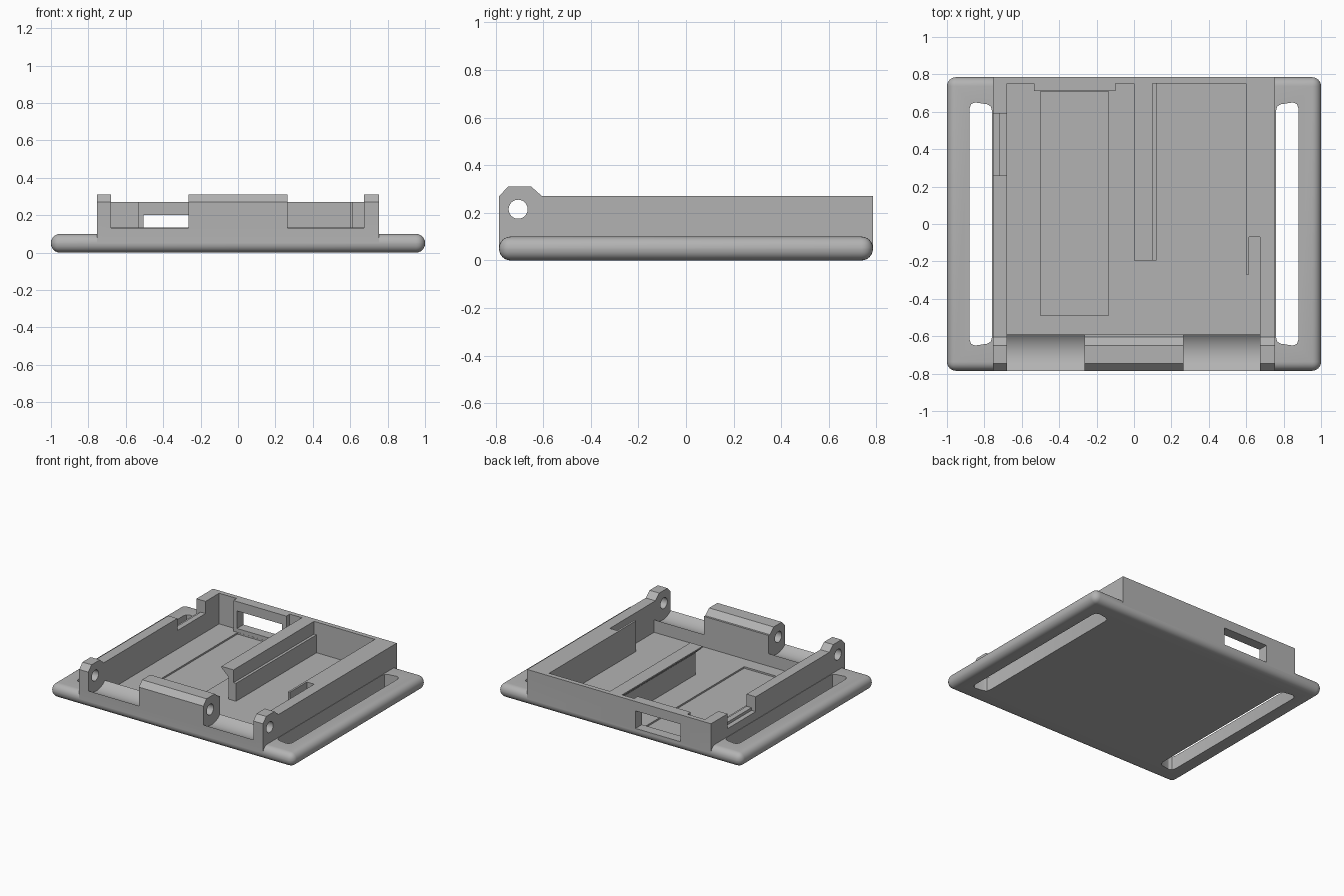
import bpy, bmesh, math
from mathutils import Vector

cube = bpy.data.objects.get("Cube")
if cube:
    bpy.data.objects.remove(cube, do_unlink=True)

grey = bpy.data.materials.new("plain_grey")
grey.use_nodes = True
colour = (0.45, 0.45, 0.45, 1)
grey.diffuse_color = colour
grey.node_tree.nodes["Principled BSDF"].inputs["Base Color"].default_value = colour


def prism(name, outline, axis, lo, hi):
    """Extrude a 2D outline along axis; the outline uses the other two axes in order."""
    def place(p, d):
        c = list(p)
        c.insert("xyz".index(axis), d)
        return Vector(c)
    bm = bmesh.new()
    face = bm.faces.new([bm.verts.new(place(p, lo)) for p in outline])
    ext = bmesh.ops.extrude_face_region(bm, geom=[face])
    moved = [v for v in ext["geom"] if isinstance(v, bmesh.types.BMVert)]
    bmesh.ops.translate(bm, verts=moved, vec=place((0, 0), hi - lo))
    bmesh.ops.recalc_face_normals(bm, faces=bm.faces)
    mesh = bpy.data.meshes.new(name)
    bm.to_mesh(mesh)
    bm.free()
    mesh.materials.append(grey)
    obj = bpy.data.objects.new(name, mesh)
    bpy.context.collection.objects.link(obj)
    return obj


def box(name, x, y, z):
    outline = [(x[0], y[0]), (x[1], y[0]), (x[1], y[1]), (x[0], y[1])]
    return prism(name, outline, "z", z[0], z[1])


def apply(obj, mod):
    with bpy.context.temp_override(object=obj, active_object=obj):
        bpy.ops.object.modifier_apply(modifier=mod.name)


def combine(obj, tool, operation):
    mod = obj.modifiers.new("combine", "BOOLEAN")
    mod.operation, mod.solver, mod.object = operation, "EXACT", tool
    bpy.context.view_layer.update()
    apply(obj, mod)
    bpy.data.objects.remove(tool, do_unlink=True)


def finish(obj):
    bpy.ops.object.select_all(action="DESELECT")
    obj.select_set(True)
    bpy.context.view_layer.objects.active = obj
    bpy.ops.object.shade_smooth_by_angle(angle=math.radians(30))


# Rounded base plate
W, D = 0.755, 0.785
tray = box("tray_body", (-1, 1), (-D, D), (0, 0.1))
round_edges = tray.modifiers.new("round", "BEVEL")
round_edges.width, round_edges.segments = 0.048, 6
bpy.context.view_layer.update()
apply(tray, round_edges)

# Raised box and chamfered hinge lugs
combine(tray, box("walls", (-W, W), (-D, D), (0.05, 0.27)), "UNION")
lug = [(-D, 0.15), (-0.605, 0.15), (-0.605, 0.27), (-0.65, 0.31), (-0.747, 0.31), (-D, 0.27)]
for x0, x1 in ((-W, -0.68), (-0.265, 0.265), (0.675, W)):
    combine(tray, prism("lug", lug, "x", x0, x1), "UNION")

# Cavity, leaving the thick side wall, thin flap and window frame
cavity = [(-0.68, -0.59), (0.675, -0.59), (0.675, -0.07), (0.615, -0.07), (0.615, -0.27),
          (0.6, -0.27), (0.6, 0.75), (-0.1, 0.75), (-0.1, 0.71), (-0.535, 0.71),
          (-0.535, 0.75), (-0.68, 0.75)]
combine(tray, prism("cavity", cavity, "z", 0.042, 0.5), "DIFFERENCE")
combine(tray, box("recess", (-0.5, -0.135), (-0.49, 0.709), (0.03, 0.1)), "DIFFERENCE")

# Concave clearances between the lugs
arc = [(-0.69 + 0.145 * math.sin(a), 0.24 - 0.145 * math.cos(a))
       for a in (math.radians(-50 + 100 * i / 16) for i in range(17))]
scoop = [(arc[0][0], 0.5)] + arc + [(arc[-1][0], 0.5)]
for x0, x1 in ((-0.68, -0.265), (0.265, 0.675)):
    combine(tray, prism("scoop", scoop, "x", x0, x1), "DIFFERENCE")

# Hinge pin hole
hole = [(-0.705 + 0.04 * math.cos(a), 0.215 + 0.04 * math.sin(a))
        for a in (2 * math.pi * i / 32 for i in range(32))]
combine(tray, prism("pin_hole", hole, "x", -1, 1), "DIFFERENCE")

# Strap slots on both sides
quarter = [(0.758, 0.6), (0.765, 0.628), (0.785, 0.64), (0.85, 0.65), (0.872, 0.64), (0.88, 0.615)]
slot = quarter + [(x, -y) for x, y in reversed(quarter)]
for side in (-1, 1):
    combine(tray, prism("slot", [(side * x, y) for x, y in slot], "z", -0.1, 0.3), "DIFFERENCE")

# Rear window and stepped side notch
combine(tray, box("window", (-0.505, -0.135), (0.7, 0.9), (0.07, 0.2)), "DIFFERENCE")
notch = [(-0.9, 0.16), (-0.72, 0.16), (-0.72, 0.18), (-0.67, 0.18), (-0.67, 0.5), (-0.9, 0.5)]
combine(tray, prism("notch", notch, "y", 0.26, 0.59), "DIFFERENCE")
finish(tray)

# Inner divider with an overhanging top and a side ledge
rail = [(0.06, 0.04), (0.12, 0.04), (0.12, 0.175), (0.1, 0.175), (0.1, 0.27),
        (0, 0.27), (0, 0.26), (0.06, 0.205)]
finish(prism("divider", rail, "y", -0.195, 0.752))
